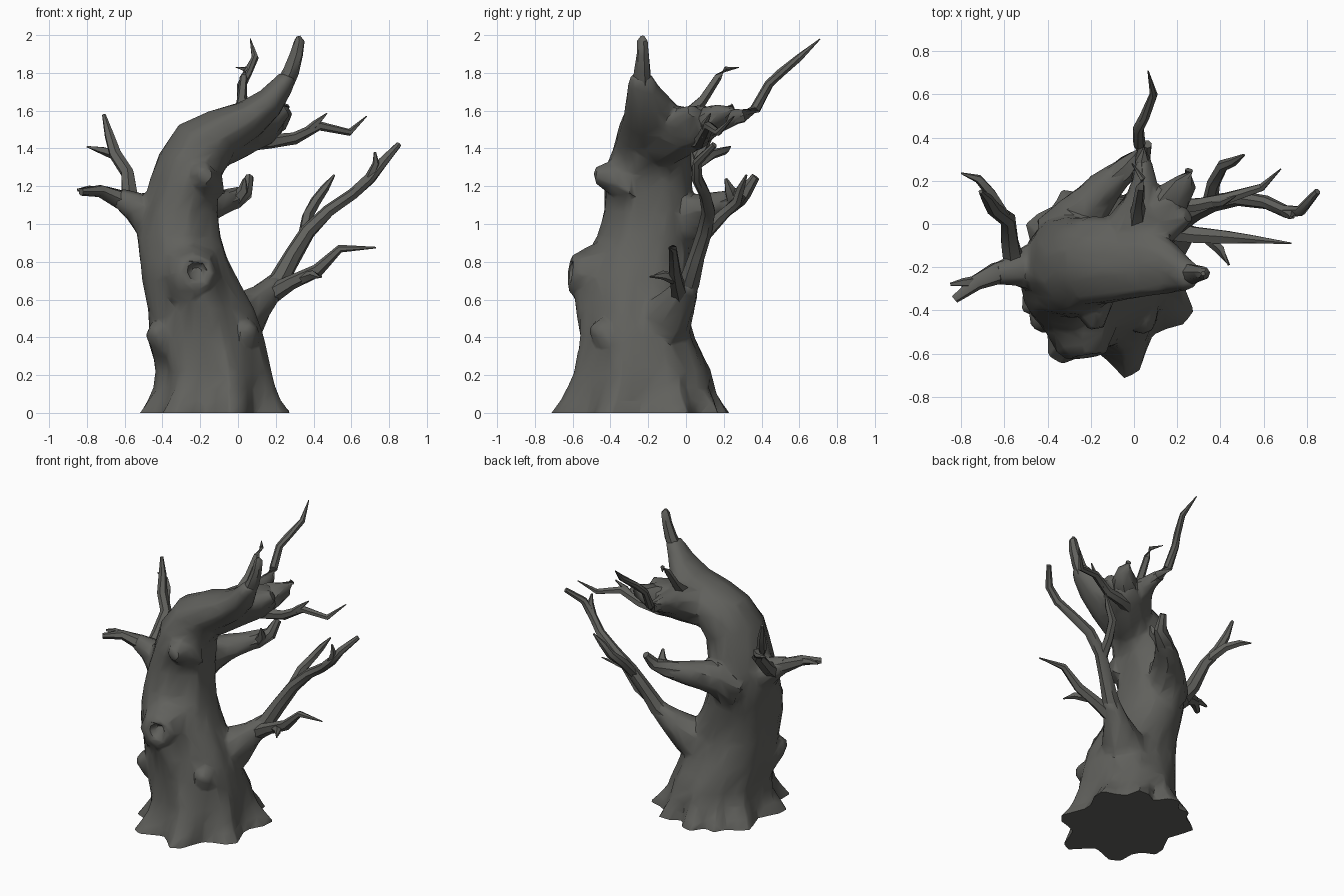
import bpy, bmesh, math, random
from mathutils import Vector

random.seed(4)
bark = bpy.data.materials.new("dark grey bark")
bark.diffuse_color = (0.118, 0.118, 0.108, 1)
core = []  # thick pieces that are fused into one trunk


def activate(ob):
    bpy.ops.object.select_all(action='DESELECT')
    ob.select_set(True)
    bpy.context.view_layer.objects.active = ob


def loft(name, rings):
    """Skin a list of equal point rings and cap both ends."""
    bm = bmesh.new()
    vs = [[bm.verts.new(p) for p in r] for r in rings]
    n = len(vs[0])
    for a, b in zip(vs, vs[1:]):
        for i in range(n):
            j = (i + 1) % n
            bm.faces.new((a[i], a[j], b[j], b[i]))
    bm.faces.new(vs[0][::-1])
    bm.faces.new(vs[-1])
    bmesh.ops.recalc_face_normals(bm, faces=bm.faces)
    me = bpy.data.meshes.new(name)
    bm.to_mesh(me)
    bm.free()
    me.materials.append(bark)
    ob = bpy.data.objects.new(name, me)
    bpy.context.collection.objects.link(ob)
    activate(ob)
    bpy.ops.object.shade_smooth_by_angle(angle=math.radians(42))
    return ob


def limb(name, pts, sides=6, axis=None, rough=0.1):
    """Tapered crooked tube through (x, y, z, radius) points."""
    P = [Vector(p[:3]) for p in pts]
    rings = []
    for i, p in enumerate(P):
        t = Vector(axis) if axis else P[min(i + 1, len(P) - 1)] - P[max(i - 1, 0)]
        t.normalize()
        u = t.cross(Vector((0.25, 0.95, 0.1))) if abs(t.y) < 0.85 else t.cross(Vector((0, 0, 1)))
        u.normalize()
        w = t.cross(u)
        ring = []
        for k in range(sides):
            a = math.tau * k / sides
            r = pts[i][3] * (1 + random.uniform(-rough, rough))
            ring.append(p + (u * math.cos(a) + w * math.sin(a)) * r)
        rings.append(ring)
    return loft(name, rings)


def fused_limb(name, pts, k):
    """Limb whose first k points are fused with the trunk, the rest kept crisp."""
    core.append(limb(name + "_base", pts[:k], 9))
    x, y, z, r = pts[k - 2]
    limb(name, [(x, y, z, r * .8)] + pts[k - 1:], 7)


# Trunk: centre x, y, z, half width, half depth, lean to the right (degrees), root strength
trunk = [
    (-.12, -.245, -.06, .385, .415, 0, .17),
    (-.12, -.245, 0, .375, .41, 0, .17), (-.12, -.245, .06, .345, .385, 0, .14),
    (-.12, -.24, .13, .315, .36, 0, .09), (-.125, -.235, .22, .30, .345, 0, .05),
    (-.17, -.26, .40, .30, .30, 0, .03), (-.20, -.28, .55, .28, .285, 0, .02),
    (-.25, -.28, .70, .25, .28, 0, .02), (-.285, -.255, .82, .23, .265, 0, .02),
    (-.31, -.22, .93, .22, .245, 0, .02), (-.305, -.20, 1.08, .20, .23, 5, .02),
    (-.28, -.20, 1.20, .185, .23, 10, .02), (-.25, -.20, 1.31, .175, .225, 20, .02),
    (-.18, -.175, 1.42, .17, .205, 38, .02), (-.08, -.17, 1.49, .13, .19, 58, .02),
    (.06, -.17, 1.555, .105, .165, 60, .02), (.17, -.20, 1.645, .08, .12, 50, .02),
    (.235, -.23, 1.735, .058, .078, 35, 0), (.265, -.235, 1.785, .046, .058, 20, 0),
]
roots = [-75, -22, 30, 62, 96, 120, 146, -163, -126]
rings = []
SIDES = 36
for cx, cy, z, rx, ry, lean, root in trunk:
    ln = math.radians(lean)
    ring = []
    for k in range(SIDES):
        deg = 360 * k / SIDES + z * 15
        a = math.radians(deg)
        d = min(abs((deg - r + 180) % 360 - 180) for r in roots)
        s = 1 + root * (2 * math.exp(-(d / 14) ** 2) - .9)
        s *= 1 + .018 * math.sin(5 * a + 4 * z) + .012 * math.sin(3 * a - 11 * z)
        s *= 1 + random.uniform(-.025, .025)
        x, y = rx * s * math.cos(a), ry * s * math.sin(a)
        p = Vector((cx + x * math.cos(ln), cy + y, z - x * math.sin(ln)))
        if y < 0:  # bulge behind the front knot hole
            p.y -= .03 * math.exp(-((p.x + .24) ** 2 + (z - .70) ** 2) / .02)
        ring.append(p)
    rings.append(ring)
core.append(loft("trunk", rings))

# Knots on the front
core.append(limb("knot_hole", [(-.25, -.40, .71, .21), (-.24, -.52, .725, .16), (-.235, -.575, .73, .125),
                               (-.22, -.615, .745, .09), (-.215, -.61, .75, .055),
                               (-.225, -.53, .75, .035)], 8, (.15, -1, .1)))
for name, pts, axis in [
    ("upper_knot", [(-.2, -.30, 1.22, .14), (-.185, -.42, 1.25, .08), (-.175, -.485, 1.26, .04)], (.1, -1, 0)),
    ("low_knot", [(-.02, -.36, .36, .16), (.04, -.46, .42, .08), (.065, -.50, .44, .03)], (.4, -1, .1)),
    ("left_knot", [(-.35, -.36, .36, .15), (-.42, -.46, .41, .075), (-.45, -.49, .43, .03)], (-.6, -1, .1)),
]:
    core.append(limb(name, pts, 7, axis))

# Left branch with its two twigs
fused_limb("left_branch", [(-.33, -.2, .92, .20), (-.45, -.2, 1.03, .125), (-.55, -.21, 1.10, .08),
                           (-.64, -.23, 1.14, .05), (-.73, -.27, 1.175, .035), (-.83, -.35, 1.17, .02)], 4)
limb("left_branch_tip", [(-.72, -.265, 1.17, .03), (-.79, -.27, 1.185, .022), (-.85, -.28, 1.18, .008)], 5)
limb("left_twig", [(-.55, -.2, 1.08, .055), (-.575, -.09, 1.15, .045), (-.585, .02, 1.27, .038),
                   (-.65, .07, 1.37, .032), (-.68, .12, 1.47, .026), (-.71, .15, 1.58, .01)])
limb("left_twig_fork", [(-.60, .04, 1.30, .03), (-.66, .14, 1.37, .026),
                        (-.72, .21, 1.39, .02), (-.80, .235, 1.41, .004)], 5)

# Low right branch with forks
fused_limb("right_branch", [(-.12, -.17, .38, .19), (.03, -.09, .51, .135), (.13, -.03, .61, .085),
                            (.22, .02, .70, .055), (.29, .06, .83, .045), (.37, .10, .96, .042),
                            (.48, .12, 1.07, .036), (.61, .10, 1.16, .032), (.70, .06, 1.24, .03),
                            (.77, .06, 1.33, .026), (.85, .15, 1.42, .016)], 4)
limb("right_branch_tip", [(.70, .06, 1.25, .026), (.73, .04, 1.32, .02), (.725, .03, 1.38, .006)], 5)
limb("right_upper_fork", [(.35, .09, .93, .035), (.37, .19, 1.04, .032), (.41, .27, 1.12, .027),
                          (.46, .29, 1.19, .022), (.51, .32, 1.26, .006)])
limb("right_lower_fork", [(.16, -.03, .62, .055), (.28, -.05, .69, .04), (.42, -.06, .755, .034),
                          (.54, -.07, .87, .022), (.73, -.09, .875, .004)])
limb("right_lower_tip", [(.34, -.06, .71, .03), (.40, -.12, .73, .024), (.44, -.19, .72, .006)], 5)

# Back branch stub
fused_limb("back_branch", [(-.31, -.07, .99, .16), (-.24, .05, 1.05, .12), (-.14, .17, 1.095, .085),
                           (-.03, .26, 1.13, .058), (.04, .31, 1.17, .043), (.06, .37, 1.25, .022)], 4)
limb("back_branch_tip", [(-.02, .25, 1.12, .04), (.03, .23, 1.18, .03), (.035, .21, 1.24, .008)], 5)

# Crown: leaning spike, broken stub, its twigs and the tall twig
limb("crown_spike", [(.235, -.23, 1.72, .05), (.28, -.23, 1.81, .042), (.31, -.23, 1.90, .034),
                     (.325, -.23, 1.97, .028), (.32, -.23, 1.995, .01)], 7)
fused_limb("crown_stub", [(-.10, -.13, 1.44, .15), (.03, -.03, 1.49, .13), (.12, .06, 1.52, .11),
                          (.19, .13, 1.55, .085), (.24, .19, 1.59, .05), (.255, .25, 1.62, .02)], 4)
core.append(limb("crown_stub_spur", [(.06, -.04, 1.52, .11), (.17, .01, 1.55, .08), (.25, .04, 1.60, .035)], 8))
limb("crown_right_twig", [(.05, .03, 1.45, .065), (.17, .08, 1.435, .038), (.30, .09, 1.455, .032),
                          (.43, .12, 1.52, .027), (.59, .17, 1.485, .02), (.68, .255, 1.57, .003)])
limb("crown_right_fork", [(.34, .10, 1.47, .024), (.41, .10, 1.53, .018), (.47, .13, 1.585, .004)], 5)
fused_limb("crown_back_twig", [(.0, -.02, 1.49, .13), (.04, .12, 1.54, .085), (.05, .22, 1.56, .055),
                               (.04, .30, 1.575, .038), (.025, .37, 1.61, .03), (.02, .44, 1.74, .025),
                               (.05, .50, 1.80, .023), (.09, .60, 1.88, .02), (.065, .71, 1.98, .003)], 4)
limb("crown_small_twig", [(.02, .02, 1.58, .045), (.02, .09, 1.66, .026), (.03, .17, 1.78, .02),
                          (.04, .21, 1.82, .014), (-.01, .28, 1.83, .003)], 5)

# Fuse trunk, knots and branch bases, then reduce to rough low-poly facets
bpy.ops.object.select_all(action='DESELECT')
for ob in core:
    ob.select_set(True)
body = next(o for o in core if o.name == "trunk")
bpy.context.view_layer.objects.active = body
bpy.ops.object.join()
m = body.modifiers.new("fuse", 'REMESH')
m.mode, m.voxel_size = 'VOXEL', 0.014
m = body.modifiers.new("soften", 'SMOOTH')
m.factor, m.iterations = 0.5, 3
m = body.modifiers.new("facets", 'DECIMATE')
m.ratio = 0.04
bm = bmesh.new()
bm.from_object(body, bpy.context.evaluated_depsgraph_get())
body.modifiers.clear()
# Flat cut at the ground
cut = bmesh.ops.bisect_plane(bm, geom=bm.verts[:] + bm.edges[:] + bm.faces[:], plane_co=(0, 0, 0),
                             plane_no=(0, 0, 1), clear_inner=True)
bmesh.ops.contextual_create(bm, geom=[e for e in cut["geom_cut"] if isinstance(e, bmesh.types.BMEdge)])
bmesh.ops.recalc_face_normals(bm, faces=bm.faces)
for f in bm.faces:
    f.material_index = 0
bm.to_mesh(body.data)
bm.free()
activate(body)
bpy.ops.object.shade_smooth_by_angle(angle=math.radians(40))
